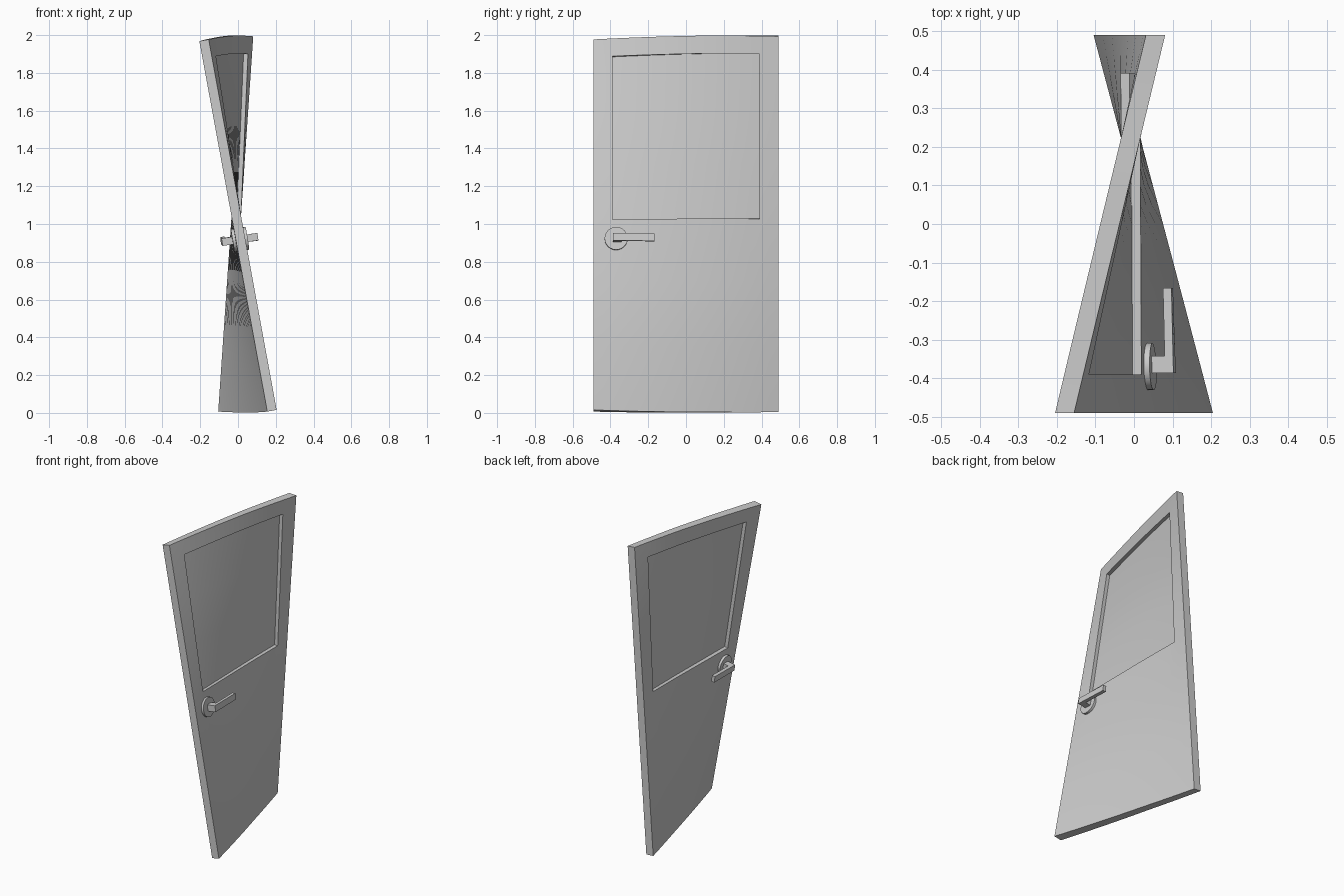
import bpy, bmesh, math
from mathutils import Matrix, Vector

if "Cube" in bpy.data.objects:
    bpy.data.objects.remove(bpy.data.objects["Cube"])

HW, HH, HT = 0.49, 0.997, 0.025      # half width, height, thickness of the leaf
WY, WZ0, WZ1 = 0.39, 0.028, 0.902    # window opening (z relative to door middle)


def twist(v):
    """Twist a flat-door point about the y axis."""
    t = (v.y + HW) / (2 * HW)
    a = math.radians(10.4 - 14.3 * t)
    mx, mz = -0.012 * t, 0.992 + 0.0085 * min(1, t * 1.6)
    c, s = math.cos(a), math.sin(a)
    return Vector((mx + v.x * c - v.z * s, v.y, mz + v.x * s + v.z * c))


def finish(bm, name):
    bmesh.ops.recalc_face_normals(bm, faces=bm.faces)
    for v in bm.verts:
        v.co = twist(v.co)
    me = bpy.data.meshes.new(name)
    bm.to_mesh(me)
    bm.free()
    ob = bpy.data.objects.new(name, me)
    bpy.context.collection.objects.link(ob)
    bpy.ops.object.select_all(action='DESELECT')
    ob.select_set(True)
    bpy.context.view_layer.objects.active = ob
    bpy.ops.object.shade_smooth_by_angle(angle=math.radians(30))
    return ob


def slab(name, ys, zs, half, skip=None):
    """Grid in the yz plane, thickened in x, optionally with an opening."""
    bm = bmesh.new()
    grid = [[bm.verts.new((-half, y, z)) for z in zs] for y in ys]
    for i in range(len(ys) - 1):
        for j in range(len(zs) - 1):
            if skip and skip((ys[i] + ys[i + 1]) / 2, (zs[j] + zs[j + 1]) / 2):
                continue
            bm.faces.new((grid[i][j], grid[i + 1][j], grid[i + 1][j + 1], grid[i][j + 1]))
    bmesh.ops.delete(bm, geom=[v for v in bm.verts if not v.link_faces], context='VERTS')
    ext = bmesh.ops.extrude_face_region(bm, geom=bm.faces[:], use_keep_orig=True)
    for g in ext['geom']:
        if isinstance(g, bmesh.types.BMVert):
            g.co.x = half
    return finish(bm, name)


# Door leaf with window opening, and thin pane set in its middle
inner = [-WY + 2 * WY * i / 16 for i in range(17)]
ys = [-HW, -0.44] + inner + [0.44, HW]
slab("door_leaf", ys, [-HH, -0.65, -0.3, WZ0, 0.32, 0.61, WZ1, HH], HT,
     lambda y, z: abs(y) < WY and WZ0 < z < WZ1)
slab("window_pane", inner, [WZ0, 0.32, 0.61, WZ1], 0.002)

# Handles on both sides: round plate and L-shaped lever
HZ = -0.076
for side, label in ((1, "right"), (-1, "left")):
    bm = bmesh.new()
    bmesh.ops.create_cone(bm, cap_ends=True, segments=24, radius1=0.061, radius2=0.061,
                          depth=0.02,
                          matrix=Matrix.Translation((side * 0.03, -0.37, HZ))
                          @ Matrix.Rotation(math.pi / 2, 4, 'Y'))
    finish(bm, "handle_plate_" + label)

    bm = bmesh.new()
    profile = [(0.03, -0.386), (0.096, -0.386), (0.096, -0.166),
               (0.074, -0.166), (0.074, -0.342), (0.03, -0.342)]
    face = bm.faces.new([bm.verts.new((side * x, y, HZ - 0.02)) for x, y in profile])
    ext = bmesh.ops.extrude_face_region(bm, geom=[face], use_keep_orig=True)
    bmesh.ops.translate(bm, vec=(0, 0, 0.04),
                        verts=[g for g in ext['geom'] if isinstance(g, bmesh.types.BMVert)])
    finish(bm, "handle_lever_" + label)
